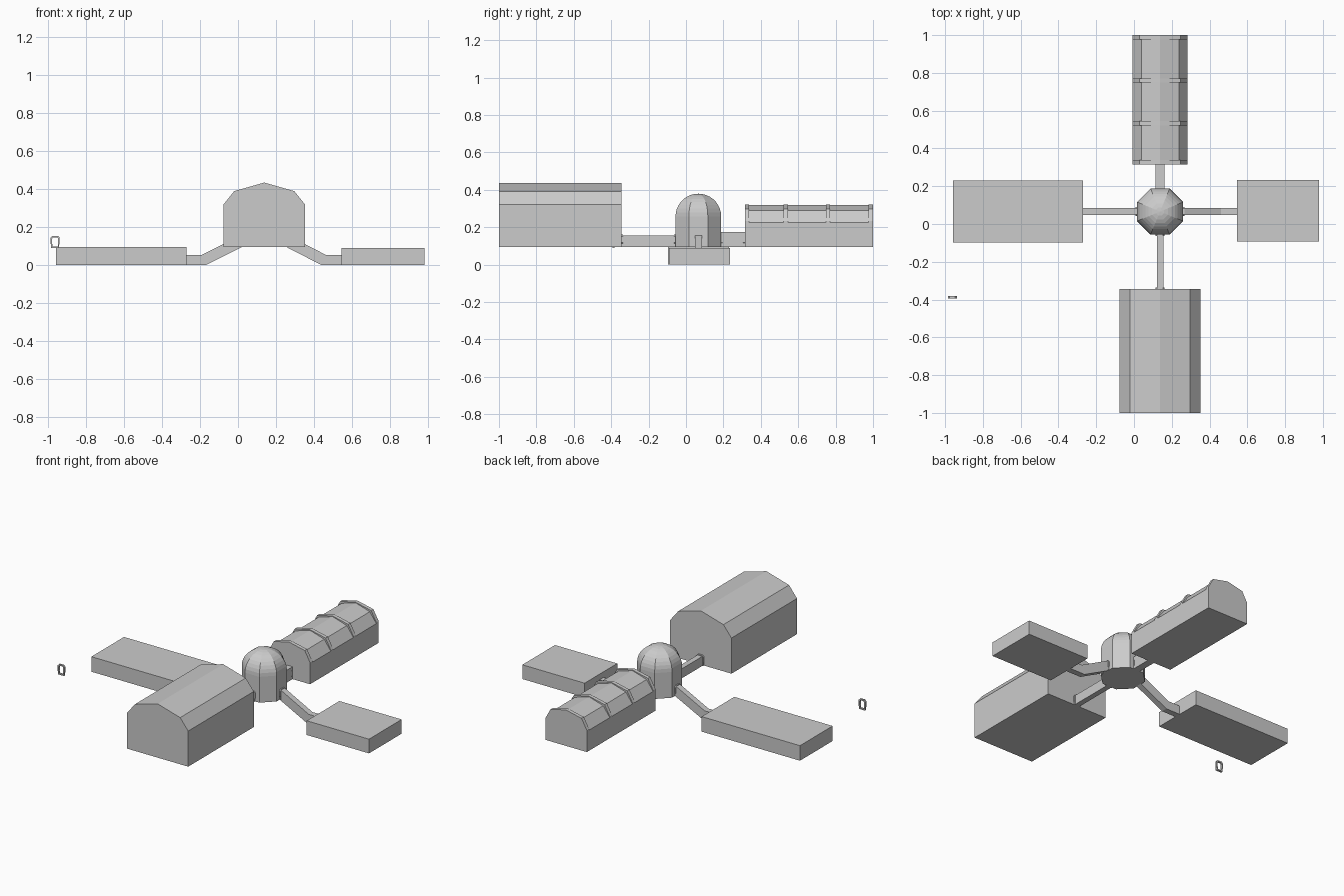
import bpy, bmesh, math
from mathutils import Vector

if "Cube" in bpy.data.objects:
    bpy.data.objects.remove(bpy.data.objects["Cube"])

CX, CY = 0.138, 0.066   # hub centre
FLOOR = 0.095


def finish(name, bm):
    bmesh.ops.recalc_face_normals(bm, faces=bm.faces)
    me = bpy.data.meshes.new(name)
    bm.to_mesh(me)
    bm.free()
    ob = bpy.data.objects.new(name, me)
    bpy.context.collection.objects.link(ob)
    return ob


def extrude_y(name, profile, y0, y1):
    """Extrude an x-z outline along y."""
    bm = bmesh.new()
    f = bm.faces.new([bm.verts.new((x, y0, z)) for x, z in profile])
    r = bmesh.ops.extrude_face_region(bm, geom=[f])
    vs = [v for v in r["geom"] if isinstance(v, bmesh.types.BMVert)]
    bmesh.ops.translate(bm, verts=vs, vec=(0, y1 - y0, 0))
    return finish(name, bm)


def box(name, x0, x1, y0, y1, z0, z1):
    return extrude_y(name, [(x0, z0), (x1, z0), (x1, z1), (x0, z1)], y0, y1)


def symmetric(half, cx=CX):
    """Mirror a right-hand half outline, listed bottom to top, about cx."""
    return ([(cx + x, z) for x, z in half] +
            [(cx - x, z) for x, z in reversed(half) if x > 0])


def door_frame(name, loc, angle=0.0, depth=0.012):
    """Hollow chamfered door surround standing at loc."""
    outer = [(-.021, 0), (-.021, .018), (-.024, .022), (-.024, .055), (-.015, .065),
             (.015, .065), (.024, .055), (.024, .022), (.021, .018), (.021, 0)]
    inner = [(x * .68, .0325 + (z - .0325) * .76) for x, z in outer]
    bm = bmesh.new()
    rings = [[bm.verts.new((x, y, z)) for x, z in pts]
             for pts, y in ((outer, -depth / 2), (outer, depth / 2),
                            (inner, depth / 2), (inner, -depth / 2))]
    n = len(outer)
    for k in range(4):
        a, b = rings[k], rings[(k + 1) % 4]
        for i in range(n):
            j = (i + 1) % n
            bm.faces.new((a[i], a[j], b[j], b[i]))
    ob = finish(name, bm)
    ob.location = loc
    ob.rotation_euler.z = angle
    return ob


# large front hall with faceted roof
extrude_y("front_hall", symmetric([(.214, FLOOR), (.214, .32), (.158, .39), (0, .435)]),
          -1.0, -.345)

# back hall: recessed roof bays between raised ribs
extrude_y("back_hall", symmetric([(.145, FLOOR), (.145, .225), (.099, .288), (0, .318)]),
          .32, .995)
rib = symmetric([(.145, FLOOR), (.145, .232), (.108, .298), (0, .322)])
for i, (a, b) in enumerate([(.315, .338), (.522, .545), (.748, .771), (.977, 1.0)]):
    extrude_y(f"back_hall_rib_{i}", rib, a, b)

# low side blocks
box("left_block", -.957, -.27, -.097, .229, 0, .095)
box("right_block", .545, .98, -.092, .234, 0, .09)

# octagonal hub: straight walls, then domed top
R, WALL, TOP, STEPS = .122 / math.cos(math.pi / 8), .258, .379, 9
levels = [(R, FLOOR)] + [(R * math.cos(t), WALL + (TOP - WALL) * math.sin(t))
                         for t in (i * math.pi / 2 / STEPS for i in range(STEPS))]
bm = bmesh.new()
rings = [[bm.verts.new((CX + r * math.cos((k + .5) * math.pi / 4),
                        CY + r * math.sin((k + .5) * math.pi / 4), z)) for k in range(8)]
         for r, z in levels]
apex = bm.verts.new((CX, CY, TOP))
bm.faces.new(rings[0])
for a, b in zip(rings, rings[1:]):
    for k in range(8):
        bm.faces.new((a[k], a[(k + 1) % 8], b[(k + 1) % 8], b[k]))
for k in range(8):
    bm.faces.new((rings[-1][k], rings[-1][(k + 1) % 8], apex))
finish("hub_dome", bm)

# level corridors to the front and back halls
box("front_corridor", CX - .017, CX + .017, -.35, -.05, FLOOR, .155)
box("back_corridor", CX - .023, CX + .023, .18, .32, FLOOR, .173)

# ramped corridors down to the side blocks
for name, s, hub, foot, end in (("left_corridor", -1, .118, .308, .412),
                                ("right_corridor", 1, .118, .303, .412)):
    pts = [(hub, .095), (foot, 0), (end, 0), (end, .055),
           (foot + .02, .055), (hub + .012, .155), (hub, .155)]
    extrude_y(name, [(CX + s * x, z) for x, z in pts], CY - .019, CY + .019)

# door frames at the corridor ends, plus the detached one
door_frame("front_hall_door", (CX, -.342, FLOOR))
door_frame("hub_front_door", (CX, CY - .123, FLOOR))
door_frame("back_hall_door", (CX, .31, FLOOR))
door_frame("hub_back_door", (CX, CY + .123, FLOOR))
for side, s in (("left", -1), ("right", 1)):
    door_frame(f"hub_{side}_door", (CX + s * .123, CY, FLOOR), math.pi / 2)
door_frame("detached_door_frame", (-.962, -.388, .09))
